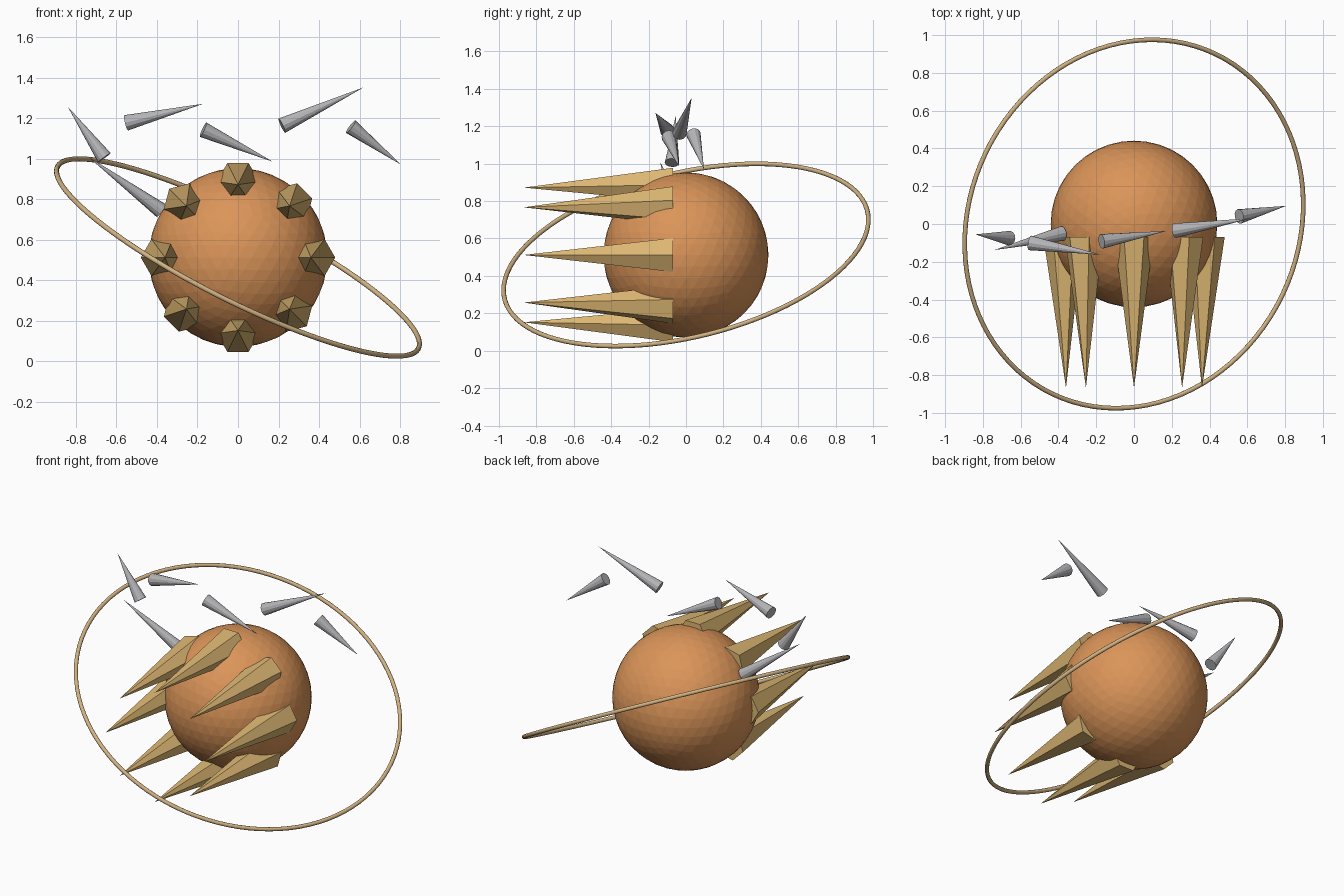
import bpy
import math
from mathutils import Vector

cube = bpy.data.objects.get("Cube")
if cube:
    bpy.data.objects.remove(cube, do_unlink=True)


def material(name, rgb):
    mat = bpy.data.materials.new(name)
    mat.use_nodes = True
    mat.diffuse_color = (*rgb, 1)
    mat.node_tree.nodes["Principled BSDF"].inputs["Base Color"].default_value = (*rgb, 1)
    return mat


def finish(name, mat):
    obj = bpy.context.object
    obj.name = name
    obj.data.materials.append(mat)
    return obj


def cone(name, base, tip, radius, sides, mat, spin=0):
    """Pointed cone running from the centre of its base to its tip."""
    base, tip = Vector(base), Vector(tip)
    axis = tip - base
    bpy.ops.mesh.primitive_cone_add(vertices=sides, radius1=radius, radius2=0,
                                    depth=axis.length)
    obj = finish(name, mat)
    turn = axis.to_track_quat("Z", "Y")
    obj.rotation_euler = (turn @ Vector((0, 0, 1)).rotation_difference(
        Vector((0, 0, 1)))).to_euler()
    obj.location = (base + tip) / 2
    # Spin the profile about the cone's own axis
    for v in obj.data.vertices:
        x, y = v.co.x, v.co.y
        v.co.x = x * math.cos(spin) - y * math.sin(spin)
        v.co.y = x * math.sin(spin) + y * math.cos(spin)
    return obj


orange = material("orange clay", (0.71, 0.30, 0.10))
gold = material("pale gold", (0.72, 0.47, 0.17))
tan = material("ring tan", (0.64, 0.45, 0.23))
silver = material("silver", (0.47, 0.47, 0.49))

CENTRE = Vector((0, 0, 0.512))

# Faceted body
bpy.ops.mesh.primitive_ico_sphere_add(subdivisions=4, radius=0.441, location=CENTRE)
finish("body", orange)

# Eight six-sided spikes in a circle, pointing forward
for i in range(8):
    a = i * math.pi / 4
    out = Vector((math.cos(a), 0, math.sin(a)))
    base = CENTRE + out * 0.375 + Vector((0, -0.068, 0))
    tip = CENTRE + out * 0.36 + Vector((0, -0.868, 0))
    spin = math.radians(30 if i % 2 == 0 else 45)
    cone(f"front_spike_{i + 1}", base, tip, 0.105, 6, gold, spin)

# Thin tilted ring
bpy.ops.mesh.primitive_torus_add(major_radius=1.0, minor_radius=0.0125,
                                 major_segments=96, minor_segments=10, location=CENTRE)
ring = finish("ring", tan)
ring.scale = (0.998, 0.998, 1)
ring.rotation_euler = Vector((0.44, -0.212, 0.873)).to_track_quat("Z", "Y").to_euler()
bpy.ops.object.shade_smooth()

# Loose silver shards above the body: base, tip
shards = [
    ((-0.66, -0.075, 1.005), (-0.84, -0.055, 1.256)),
    ((-0.38, -0.05, 0.744), (-0.74, -0.138, 1.01)),
    ((-0.552, -0.10, 1.177), (-0.172, -0.163, 1.271)),
    ((-0.172, -0.092, 1.143), (0.172, -0.037, 0.985)),
    ((0.217, -0.035, 1.163), (0.62, 0.03, 1.352)),
    ((0.557, 0.04, 1.158), (0.806, 0.096, 0.97)),
]
for i, (base, tip) in enumerate(shards):
    cone(f"shard_{i + 1}", base, tip, 0.039, 12, silver)
